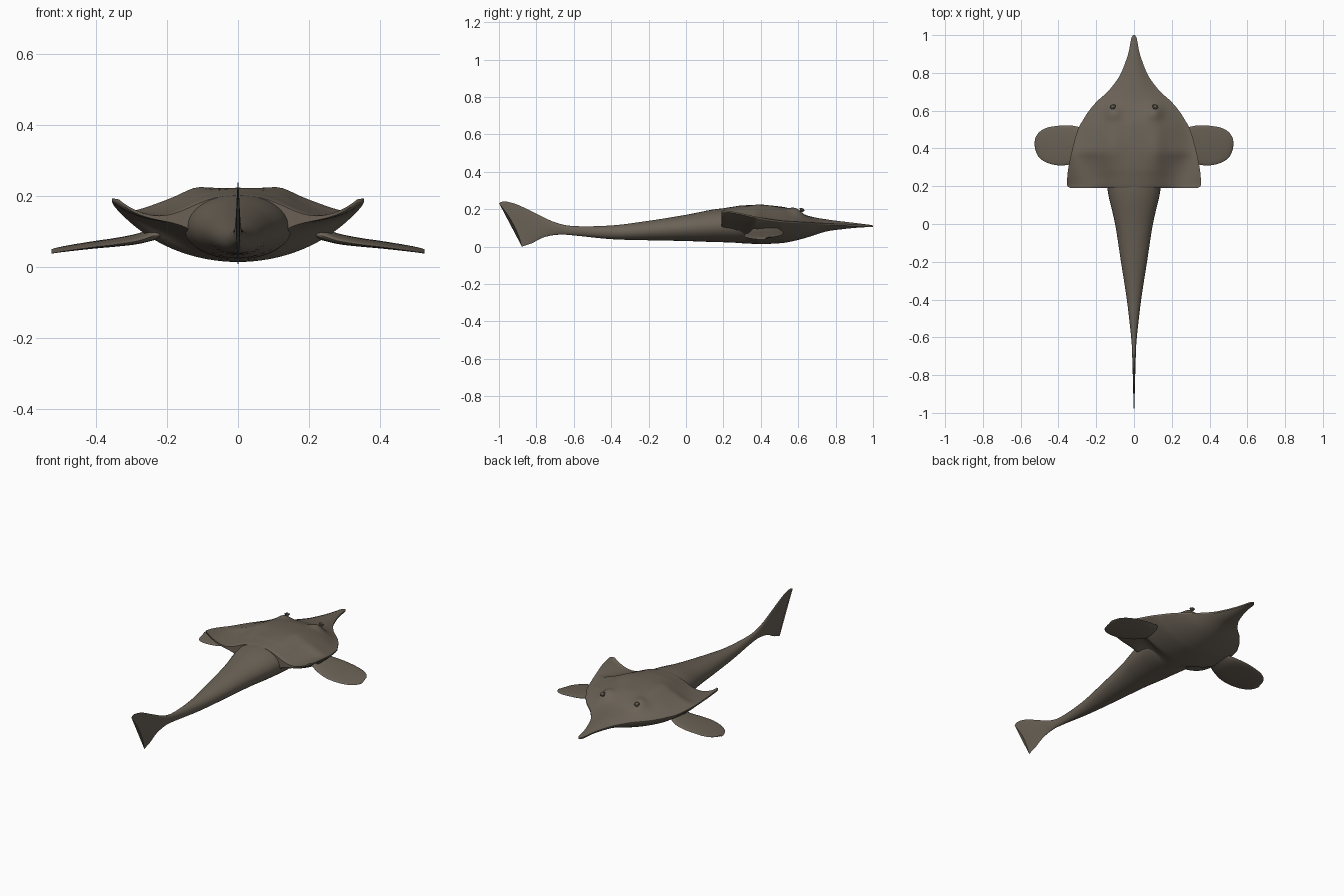
import bpy, bmesh, math
from mathutils import Vector

if "Cube" in bpy.data.objects:
    bpy.data.objects.remove(bpy.data.objects["Cube"], do_unlink=True)

skin = bpy.data.materials.new("brown_grey_skin")
skin.use_nodes = True
COLOUR = (0.145, 0.121, 0.093, 1)
skin.diffuse_color = COLOUR
bsdf = skin.node_tree.nodes["Principled BSDF"]
bsdf.inputs["Base Color"].default_value = COLOUR
bsdf.inputs["Roughness"].default_value = 0.8


def finish(name, bm):
    bmesh.ops.recalc_face_normals(bm, faces=bm.faces)
    mesh = bpy.data.meshes.new(name)
    bm.to_mesh(mesh)
    bm.free()
    mesh.materials.append(skin)
    obj = bpy.data.objects.new(name, mesh)
    bpy.context.collection.objects.link(obj)
    bpy.ops.object.select_all(action="DESELECT")
    obj.select_set(True)
    bpy.context.view_layer.objects.active = obj
    bpy.ops.object.shade_smooth_by_angle(angle=math.radians(50))
    return obj


def smooth_rows(rows, steps):
    """Subdivide table rows with a curve through every row."""
    rows = [Vector(r) for r in rows]
    out = []
    for i in range(len(rows) - 1):
        p, q = rows[i], rows[i + 1]
        before, after = rows[max(i - 1, 0)], rows[min(i + 2, len(rows) - 1)]
        m, n = (q - before) / 2, (after - p) / 2
        for s in range(steps):
            t = s / steps
            out.append(p * (2*t**3 - 3*t**2 + 1) + m * (t**3 - 2*t**2 + t)
                       + q * (3*t**2 - 2*t**3) + n * (t**3 - t**2))
    return out + [rows[-1]]


def loft(name, rings):
    """Skin closed rings of points and cap both ends."""
    bm = bmesh.new()
    loops = [[bm.verts.new(p) for p in ring] for ring in rings]
    for a, b in zip(loops, loops[1:]):
        for k in range(len(a)):
            j = (k + 1) % len(a)
            bm.faces.new((a[k], a[j], b[j], b[k]))
    bm.faces.new(loops[0])
    bm.faces.new(loops[-1])
    return finish(name, bm)


# Body and upright tail fin: top y, top z, bottom y, bottom z, half width, edge notch
BODY = [
    (-1.0, .232, -.878, .0, .002, .018), (-.97, .242, -.86, .006, .003, .01),
    (-.9, .224, -.82, .02, .005, 0), (-.8, .176, -.76, .05, .007, 0),
    (-.7, .13, -.68, .064, .01, 0), (-.6, .11, -.6, .06, .015, 0),
    (-.4, .113, -.4, .04, .038, 0), (-.2, .138, -.2, .034, .069, 0),
    (0, .17, 0, .03, .1, 0), (.18, .203, .18, .024, .14, 0),
    (.34, .2, .34, .026, .15, 0), (.5, .15, .5, .08, .08, 0)]
rings = []
for ty, tz, by, bz, half, notch in smooth_rows(BODY, 5):
    ring = []
    for k in range(32):
        a = math.tau * k / 32
        f = (1 + math.cos(a)) / 2
        ring.append((half * math.sin(a),
                     by + (ty - by) * f + notch * math.sin(a)**2,
                     bz + (tz - bz) * f))
    rings.append(ring)
loft("body_and_tail", rings)

# Broad head shield with belly: y, half width, rim z, ridge z, belly z
SHIELD = [
    (.19, .335, .187, .202, .028), (.205, .354, .19, .206, .026),
    (.25, .353, .184, .213, .022), (.3, .347, .174, .22, .018),
    (.4, .326, .152, .223, .014), (.5, .297, .137, .215, .018),
    (.55, .27, .133, .205, .025), (.6, .238, .13, .187, .036),
    (.65, .195, .127, .166, .05), (.7, .14, .124, .154, .066),
    (.75, .099, .121, .146, .081), (.8, .068, .119, .139, .089),
    (.9, .031, .115, .127, .1), (.98, .015, .111, .117, .105),
    (1.0, .004, .11, .113, .107)]
N = 48
rings = []
for y, half, rim, ridge, belly in smooth_rows(SHIELD, 5):
    base = min(.13, rim)
    rear = max(0, min(1, (.38 - y) / .19))
    top, bottom = [], []
    for k in range(N + 1):
        u = math.sin(math.pi * (k / N - .5))
        x, v = u * half, abs(u)
        level = base + (rim - base) * v**5
        hump = max(0, 1 - v**2.5) ** (1.5 + 5 * rear)
        keel = max(0, 1 - v**2) ** (1 + 8 * rear)
        # Brow mounds and the paired swellings behind them
        brow = .024 * math.exp(-((abs(x) - .11)**2 + (y - .59)**2) / .0016)
        swell = .011 * math.exp(-(abs(x) - .12)**2 / .0018 - (y - .4)**2 / .016)
        top.append((x, y, level + .003 + (ridge - base - .003) * hump + brow + swell))
        bottom.append((x, y, level - .005 - (base - .005 - belly) * keel))
    rings.append(top + bottom[::-1])
loft("head_shield", rings)

# Paddle fins: x, rear y, front y, mid z, half thickness
FIN = [
    (.17, .37, .47, .112, .018), (.23, .355, .485, .096, .018),
    (.28, .335, .51, .08, .014), (.34, .315, .522, .07, .011),
    (.4, .31, .52, .063, .009), (.46, .324, .51, .055, .007),
    (.5, .35, .488, .049, .005), (.52, .385, .46, .045, .003),
    (.526, .415, .435, .044, .001)]
for side, label in ((1, "left"), (-1, "right")):
    rings = []
    for x, rear, front, z, thick in smooth_rows(FIN, 4):
        ring = []
        for k in range(24):
            a = math.tau * k / 24
            c = math.cos(a)
            ring.append((side * x, (rear + front) / 2 + (front - rear) / 2 * c,
                         z + thick * math.sin(a) + .006 * c))
        rings.append(ring)
    loft(label + "_paddle_fin", rings)

    # Small round eye in a raised lid
    place = Vector((side * .112, .62, .195))
    bpy.ops.mesh.primitive_uv_sphere_add(segments=16, ring_count=10, radius=.011, location=place)
    eye = bpy.context.object
    eye.name = label + "_eye"
    bpy.ops.object.shade_smooth()
    bpy.ops.mesh.primitive_torus_add(major_radius=.011, minor_radius=.004, major_segments=20,
                                     minor_segments=8, location=place + Vector((0, .001, .003)),
                                     rotation=(-.5, side * .2, 0))
    lid = bpy.context.object
    lid.name = label + "_eyelid"
    bpy.ops.object.shade_smooth()
    for part in (eye, lid):
        part.data.materials.append(skin)
